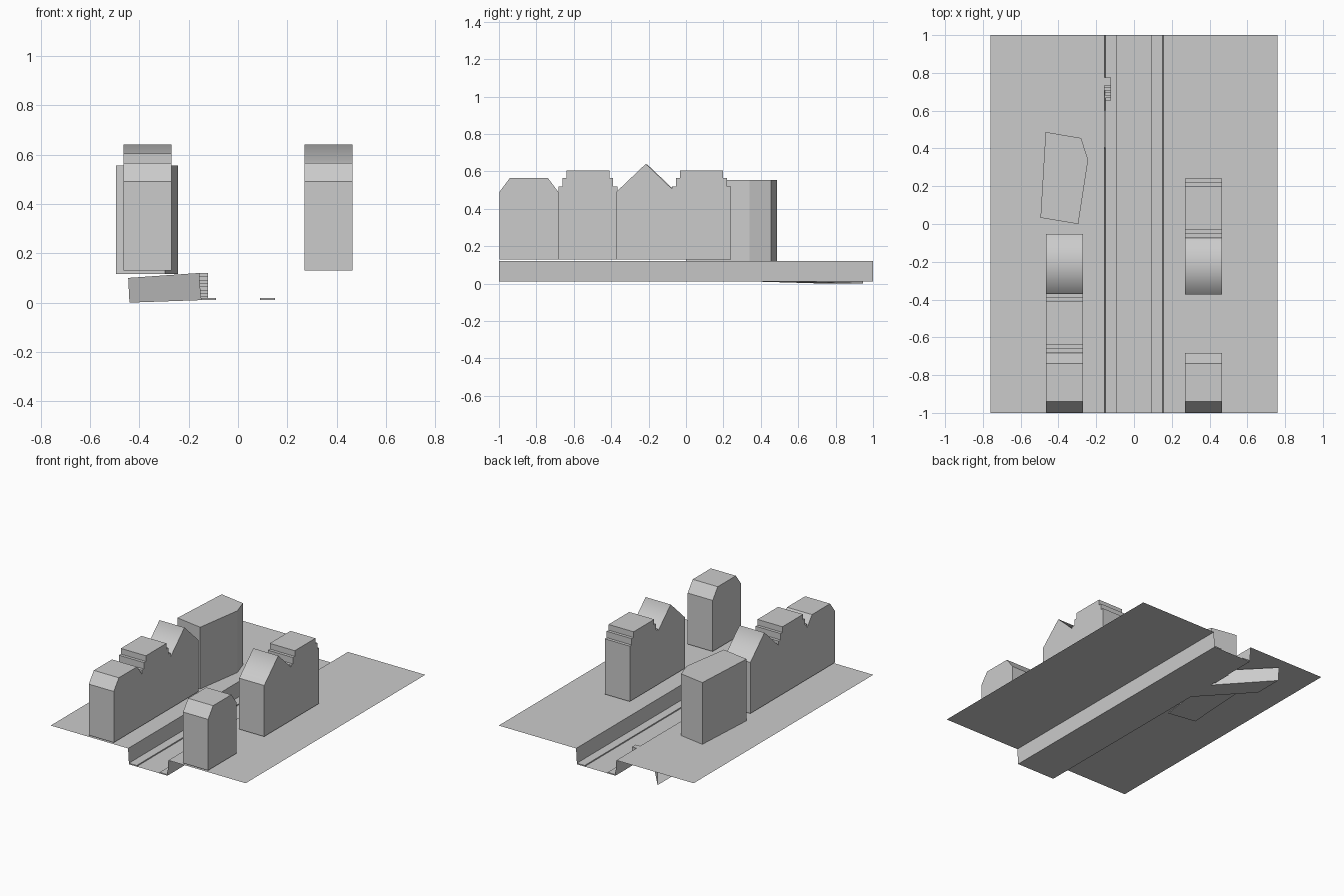
import bpy

if "Cube" in bpy.data.objects:
    bpy.data.objects.remove(bpy.data.objects["Cube"])


def mesh(name, verts, faces):
    me = bpy.data.meshes.new(name)
    me.from_pydata(verts, [], faces)
    ob = bpy.data.objects.new(name, me)
    bpy.context.collection.objects.link(ob)
    return ob


def prism(name, profile, a, b, place):
    """Solid made by extruding a closed profile from a to b."""
    n = len(profile)
    verts = [place(p, q, d) for d in (a, b) for p, q in profile]
    faces = [tuple(range(n))[::-1], tuple(range(n, 2 * n))]
    faces += [(i, (i + 1) % n, n + (i + 1) % n, n + i) for i in range(n)]
    return mesh(name, verts, faces)


def along_x(y, z, x):
    return (x, y, z)


def along_y(x, z, y):
    return (x, y, -0 + z)


def along_z(x, y, z):
    return (x, y, z)


def sheet(name, path, y0, y1):
    """Open strip swept along y from an (x, z) path."""
    n = len(path)
    verts = [(x, y, z) for y in (y0, y1) for x, z in path]
    return mesh(name, verts, [(i, n + i, n + i + 1, i + 1) for i in range(n - 1)])


# Street banks, canal floor and walls; the left wall has an opening
G, F = 0.12, 0.01
sheet("left_bank", [(-0.157, G), (-0.76, G)], -1, 1)
sheet("right_bank", [(0.76, G), (0.157, G)], -1, 1)
sheet("canal_floor_and_right_wall", [(0.157, G), (0.15, F), (-0.15, F)], -1, 1)
for i, (y0, y1) in enumerate([(-1, 0.4), (0.6, 1)]):
    sheet(f"left_canal_wall_{i}", [(-0.15, F), (-0.157, G)], y0, y1)

# Low ledges on both sides of the canal floor
for name, s in (("left_ledge", -1), ("right_ledge", 1)):
    x0, x1 = sorted((0.15 * s, 0.09 * s))
    prism(name, [(x0, F), (x0, 0.018), (x1, 0.018), (x1, F)], -1, 1, along_y)

# Side channel leading away from the wall opening, below the left bank
mesh("side_channel",
     [(-0.157, 0.4, G), (-0.15, 0.4, F), (-0.15, 0.6, F), (-0.157, 0.6, G),
      (-0.445, 0.74, 0.1), (-0.44, 0.74, 0), (-0.44, 0.945, 0), (-0.445, 0.945, 0.1)],
     [(0, 1, 5, 4), (1, 2, 6, 5), (2, 3, 7, 6)])

# Stairs from the ledge up to the left bank
steps, y0, run = 8, 0.64, 0.0135
rise = (G - F) / steps
stairs = [(y0, F)]
for i in range(steps):
    z = F + rise * (i + 1)
    stairs += [(y0 + run * i, z), (y0 + run * (i + 1), z)]
stairs[-1] = (0.775, G)
stairs.append((0.775, F))
prism("canal_stairs", stairs[::-1], -0.157, -0.122, along_x)

# House gable outlines: half profile from the eave to the top, mirrored
W, BASE = 0.1575, 0.13
OUTLINES = {
    "bevel_gable_house": [(W, 0.49), (0.101, 0.565)],
    "step_gable_house": [(W, 0.52), (0.136, 0.52), (0.136, 0.565),
                         (0.115, 0.565), (0.115, 0.605)],
    "peak_gable_house": [(W, 0.49), (0, 0.64)],
}


def house(kind, side, yc):
    half = [(W, BASE)] + OUTLINES[kind]
    left = [(-y, z) for y, z in half[::-1] if y > 0]
    prof = [(yc + y, z) for y, z in half + left]
    x0, x1 = sorted((0.27 * side, 0.465 * side))
    ob = prism(f"{kind}_{'right' if side > 0 else 'left'}", prof, x0, x1, along_x)
    if kind == "peak_gable_house":
        # the ridge is softly shaded, walls stay flat
        for p in ob.data.polygons:
            p.use_smooth = p.normal.z > 0.3


for kind, side, yc in [
    ("bevel_gable_house", -1, -0.84), ("step_gable_house", -1, -0.525),
    ("peak_gable_house", -1, -0.21), ("bevel_gable_house", 1, -0.84),
    ("peak_gable_house", 1, -0.215), ("step_gable_house", 1, 0.083),
]:
    house(kind, side, yc)

# Irregular five-sided corner block
prism("corner_block", [(-0.295, 0.0), (-0.243, 0.34), (-0.28, 0.455),
                       (-0.468, 0.487), (-0.495, 0.033)], 0.115, 0.555, along_z)
